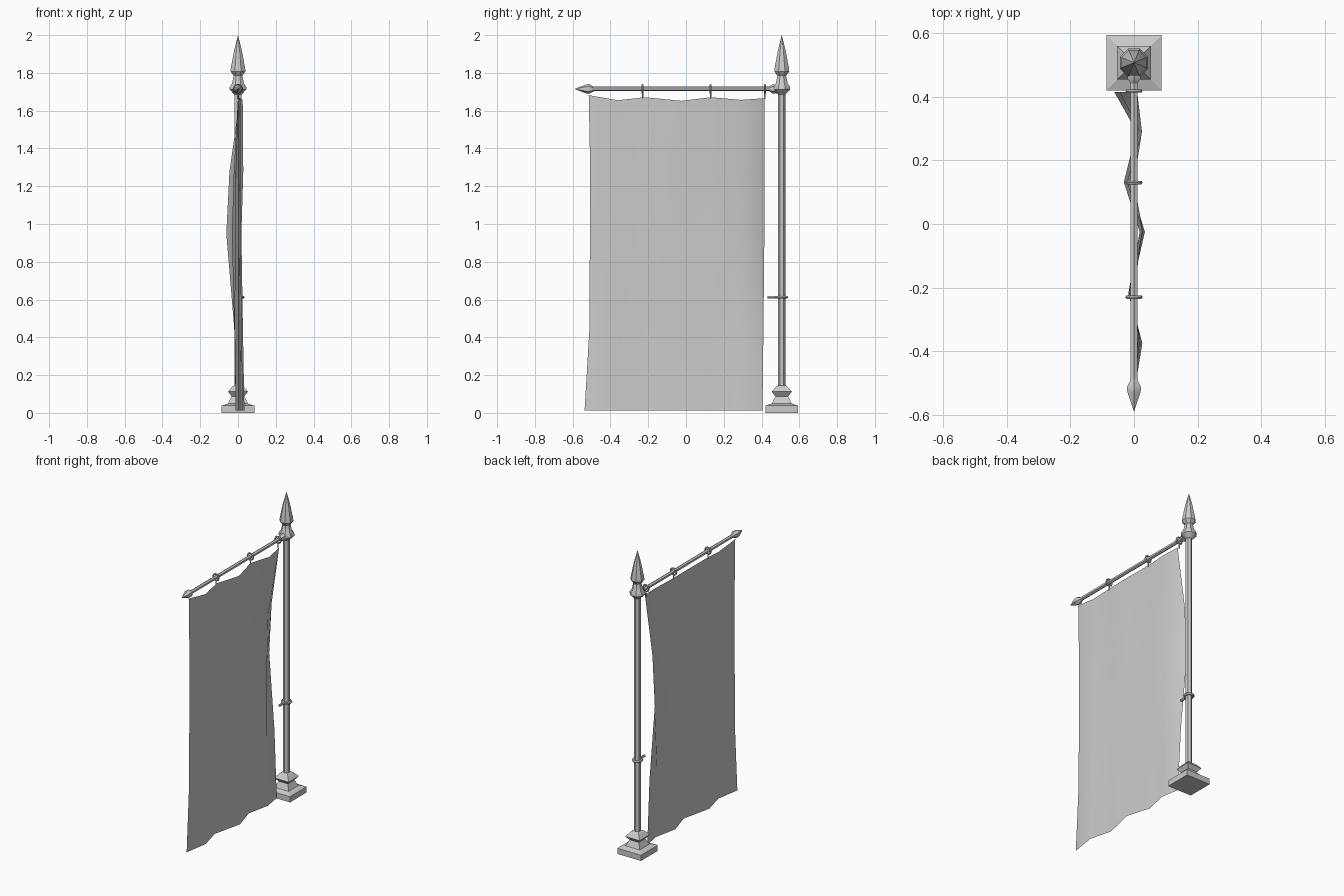
import bpy, bmesh, math
from mathutils import Matrix, Vector

if "Cube" in bpy.data.objects:
    bpy.data.objects.remove(bpy.data.objects["Cube"])

POLE_Y, BAR_Z = 0.507, 1.715


def finish(name, bm, smooth=True):
    me = bpy.data.meshes.new(name)
    bm.to_mesh(me)
    bm.free()
    ob = bpy.data.objects.new(name, me)
    bpy.context.collection.objects.link(ob)
    bpy.context.view_layer.objects.active = ob
    ob.select_set(True)
    if smooth:
        bpy.ops.object.shade_smooth_by_angle(angle=math.radians(35))
    ob.select_set(False)
    return ob


def lathe(name, profile, sides, matrix, phase=0.0, smooth=True):
    """Stack polygon rings (radius, height) along local z, capped at both ends."""
    bm = bmesh.new()
    rings = []
    for r, h in profile:
        rings.append([bm.verts.new((r * math.cos(phase + 2 * math.pi * i / sides),
                                    r * math.sin(phase + 2 * math.pi * i / sides), h))
                      for i in range(sides)])
    for a, b in zip(rings, rings[1:]):
        for i in range(sides):
            j = (i + 1) % sides
            bm.faces.new((a[i], a[j], b[j], b[i]))
    bm.faces.new(rings[0][::-1])
    bm.faces.new(rings[-1])
    bmesh.ops.remove_doubles(bm, verts=bm.verts, dist=1e-5)
    bm.transform(matrix)
    return finish(name, bm, smooth)


def ring(name, major, minor, matrix):
    bpy.ops.mesh.primitive_torus_add(major_radius=major, minor_radius=minor,
                                     major_segments=10, minor_segments=6)
    ob = bpy.context.object
    ob.name = name
    ob.data.transform(matrix)
    bpy.ops.object.shade_smooth_by_angle(angle=math.radians(50))


at_pole = Matrix.Translation((0, POLE_Y, 0))
# local z runs along -y, away from the pole
along_bar = Matrix.Translation((0, POLE_Y, BAR_Z)) @ Matrix.Rotation(math.pi / 2, 4, 'X')
S = math.sqrt(2)

# Square stepped base
lathe("base", [(w * S, z) for w, z in
               [(.087, 0), (.087, .038), (.052, .05), (.034, .088),
                (.053, .112), (.03, .14), (.02, .145)]],
      4, at_pole, math.pi / 4, False)

# Hexagonal post
lathe("post", [(.02, .13), (.02, 1.69)], 6, at_pole, math.pi / 2, False)

# Spear-shaped finial
lathe("finial", [(.02, 1.685), (.048, 1.712), (.048, 1.725), (.034, 1.745),
                 (.025, 1.785), (.043, 1.808), (.041, 1.825), (.022, 1.92), (0, 2.0)],
      8, at_pole, math.pi / 8)

# Horizontal crossbar with a cuff at the post
lathe("crossbar", [(.012, 0), (.012, 1.03)], 6, along_bar, math.pi / 2)
lathe("bar_cuff", [(.024, .02), (.024, .05), (.012, .065)], 6, along_bar, math.pi / 2)

# Pointed tip on the crossbar
lathe("bar_tip", [(.012, .995), (.026, 1.02), (.024, 1.035), (0, 1.097)],
      6, along_bar, math.pi / 2)

# Hanging rings with short hooks
for i, y in enumerate((.418, .13, -.23)):
    m = Matrix.Translation((0, y, BAR_Z)) @ Matrix.Rotation(math.pi / 2, 4, 'X')
    ring(f"hanging_ring_{i}", .021, .006, m)
    lathe(f"ring_hook_{i}", [(.004, 1.662), (.005, 1.697)], 6, Matrix.Translation((0, y, 0)))

# Tether ring on the post
ring("tether_ring", .027, .008, Matrix.Translation((0, POLE_Y, .612)))
lathe("tether_hook", [(.008, .03), (.008, .075)], 6,
      Matrix.Translation((0, POLE_Y, .612)) @ Matrix.Rotation(math.pi / 2, 4, 'X'))

# Rippled cloth: columns along y, rows going down
cols = (-.515, -.36, -.22, -.025, .132, .29, .415)
top_z = (1.682, 1.655, 1.671, 1.652, 1.671, 1.657, 1.666)
rows = [  # height, far-edge shift, near-edge shift, sideways ripple
    (None, 0, 0, (0, .012, 0, .025, 0, .025, .01)),
    (1.28, .008, 0, (0, .015, -.012, .028, -.022, .018, -.045)),
    (.95, .006, 0, (0, .012, -.016, .018, -.032, .008, -.062)),
    (.45, .004, -.005, (0, .02, -.018, .026, -.02, .01, -.02)),
    (.012, -.022, -.01, (0, .026, -.012, .034, -.012, .02, 0)),
]
bm = bmesh.new()
grid = []
for z, left, right, xs in rows:
    grid.append([])
    for k, y in enumerate(cols):
        t = k / (len(cols) - 1)
        shift = left * max(0, 1 - 2 * t) + right * max(0, 2 * t - 1)
        grid[-1].append(bm.verts.new((xs[k], y + shift, top_z[k] if z is None else z)))
for a, b in zip(grid, grid[1:]):
    for k in range(len(cols) - 1):
        bm.faces.new((b[k], b[k + 1], a[k + 1], a[k]))
cloth = finish("cloth_banner", bm)
for p in cloth.data.polygons:
    p.use_smooth = True
